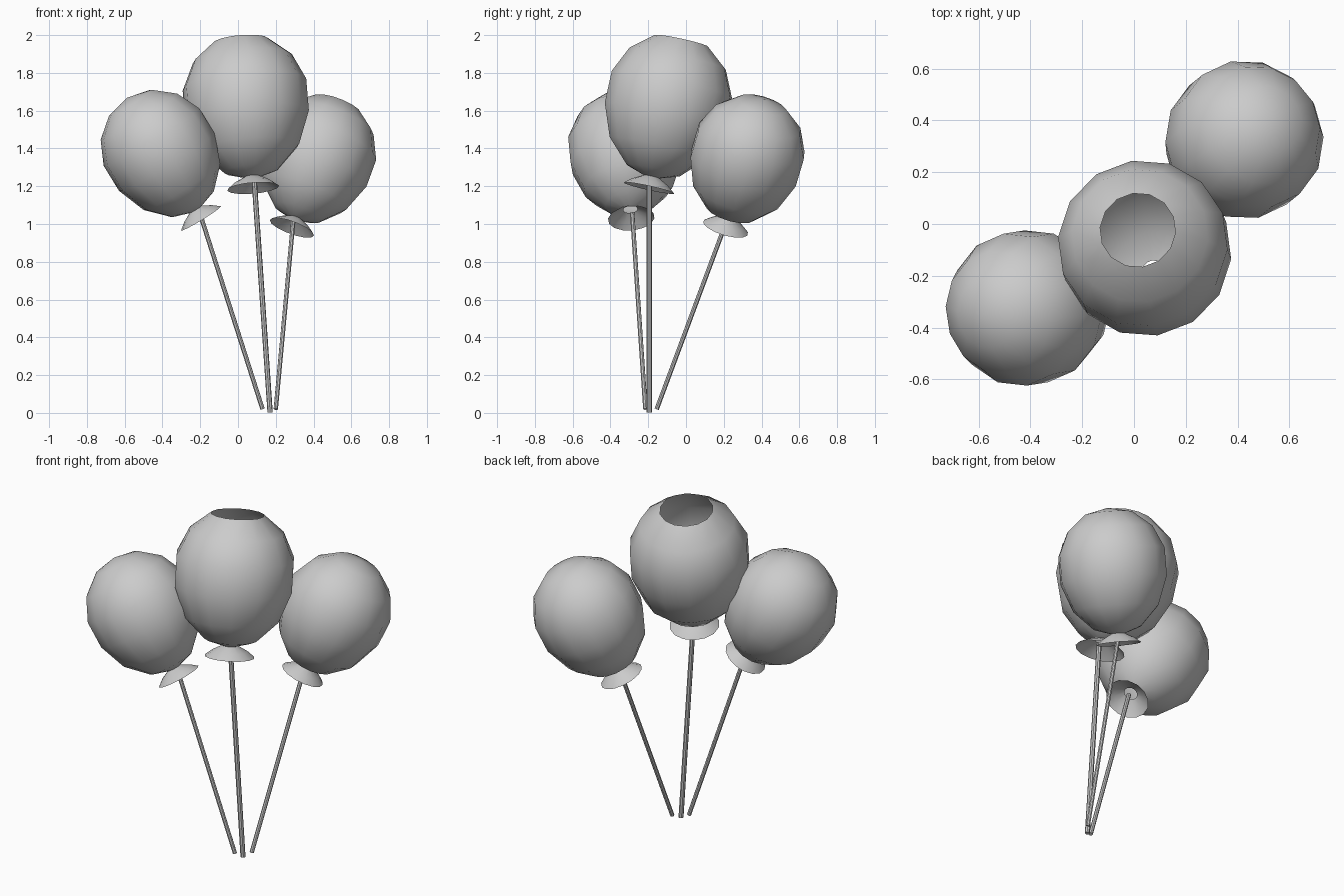
import bpy, bmesh, math
from mathutils import Vector

if "Cube" in bpy.data.objects:
    bpy.data.objects.remove(bpy.data.objects["Cube"])

SIDES = 14

def frame(axis):
    """Rotation that points local z along the axis."""
    return Vector(axis).normalized().to_track_quat('Z', 'Y')

def lathe(name, profile, base, axis, scale, sharp=60):
    """Spin (radius, height) points around the axis; radius 0 makes a pole."""
    bm = bmesh.new()
    rings = []
    for r, h in profile:
        if r == 0:
            rings.append([bm.verts.new((0, 0, h))] * SIDES)
        else:
            rings.append([bm.verts.new((r * math.cos(2 * math.pi * i / SIDES),
                                        r * math.sin(2 * math.pi * i / SIDES), h))
                          for i in range(SIDES)])
    for a, b in zip(rings, rings[1:]):
        for i in range(SIDES):
            j = (i + 1) % SIDES
            quad = [a[i], a[j], b[j], b[i]]
            bm.faces.new(list(dict.fromkeys(quad)))
    finish(name, bm, base, axis, scale, sharp)

def finish(name, bm, base, axis, scale, sharp):
    mesh = bpy.data.meshes.new(name)
    bm.to_mesh(mesh)
    bm.free()
    ob = bpy.data.objects.new(name, mesh)
    bpy.context.collection.objects.link(ob)
    ob.location = base
    ob.rotation_mode = 'QUATERNION'
    ob.rotation_quaternion = frame(axis)
    ob.scale = (scale,) * 3
    bpy.ops.object.select_all(action='DESELECT')
    ob.select_set(True)
    bpy.context.view_layer.objects.active = ob
    bpy.ops.object.shade_smooth_by_angle(angle=math.radians(sharp))

def stick(name, bottom, top, radius):
    bottom, top = Vector(bottom), Vector(top)
    bm = bmesh.new()
    bmesh.ops.create_cone(bm, cap_ends=True, segments=8, radius1=radius,
                          radius2=radius, depth=(top - bottom).length)
    finish(name, bm, (bottom + top) / 2, top - bottom, 1, 40)

# Egg profile: seven bands, lower half stretched, open neck at the bottom
egg = [(0.042, 0.062)]
for k in range(6, 0, -1):
    a = math.pi * k / 7
    reach = 0.35 if k < 4 else 0.43
    egg.append((0.338 * math.sin(a), 0.485 + reach * math.cos(a)))
closed_egg = egg + [(0, 0.835)]

# Flared lip below each balloon
lip = [(0.138, 0.0), (0.098, 0.032), (0.042, 0.062)]

balloons = [
    # name, lip centre, axis, scale, profile, stick bottom, stick top, stick radius
    ("middle", (0.08, -0.195, 1.19), (-0.084, 0.22, 1), 1.0, egg,
     (0.17, -0.195, 0.002), (0.086, -0.195, 1.23), 0.014),
    ("left", (-0.195, -0.29, 1.03), (-0.52, -0.08, 0.85), 0.9, closed_egg,
     (0.13, -0.215, 0.02), (-0.203, -0.285, 1.06), 0.012),
    ("right", (0.285, 0.21, 0.98), (0.33, 0.27, 0.905), 0.9, closed_egg,
     (0.2, -0.155, 0.02), (0.293, 0.217, 1.02), 0.012),
]
for name, base, axis, scale, profile, low, high, radius in balloons:
    lathe(name + "_balloon", profile, base, axis, scale)
    lathe(name + "_lip", lip, base, axis, scale)
    stick(name + "_stick", low, high, radius)
